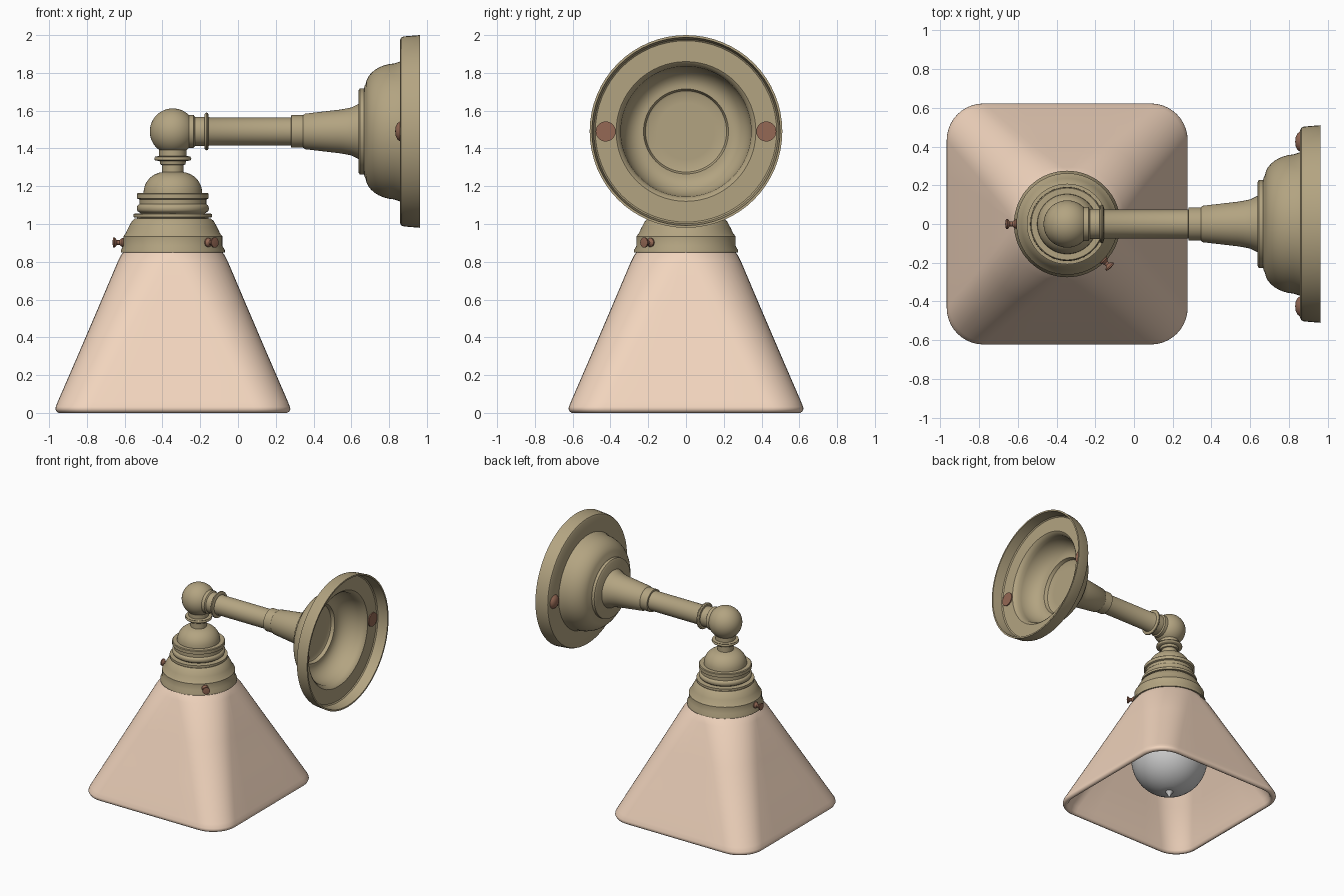
import bpy, bmesh, math
from mathutils import Vector

LX, AZ = -0.345, 1.49          # lamp axis x, arm axis z


def material(name, rgb):
    m = bpy.data.materials.new(name)
    m.diffuse_color = (*rgb, 1)
    return m


brass = material("brass", (0.45, 0.37, 0.22))
glass = material("peach_glass", (0.88, 0.66, 0.51))
copper = material("copper", (0.30, 0.14, 0.09))


def finish(name, bm, mat, angle=35):
    bmesh.ops.remove_doubles(bm, verts=bm.verts, dist=1e-5)
    bmesh.ops.recalc_face_normals(bm, faces=bm.faces)
    me = bpy.data.meshes.new(name)
    bm.to_mesh(me)
    bm.free()
    ob = bpy.data.objects.new(name, me)
    bpy.context.collection.objects.link(ob)
    if mat:
        me.materials.append(mat)
    bpy.ops.object.select_all(action='DESELECT')
    ob.select_set(True)
    bpy.context.view_layer.objects.active = ob
    bpy.ops.object.shade_smooth_by_angle(angle=math.radians(angle))
    return ob


def loft(bm, rings, closed=False):
    vs = [[bm.verts.new(p) for p in ring] for ring in rings]
    if closed:
        vs.append(vs[0])
    n = len(vs[0])
    for a, b in zip(vs, vs[1:]):
        for i in range(n):
            j = (i + 1) % n
            bm.faces.new((a[i], a[j], b[j], b[i]))


def lathe(name, pts, origin, axis, mat, seg=64):
    """Revolve (radius, distance along axis) points about an axis."""
    q = Vector((0, 0, 1)).rotation_difference(Vector(axis))
    o = Vector(origin)
    bm = bmesh.new()
    loft(bm, [[o + q @ Vector((r * math.cos(t), r * math.sin(t), h))
               for t in (2 * math.pi * i / seg for i in range(seg))]
              for r, h in pts])
    return finish(name, bm, mat)


def arc(cr, ch, rr, rh, a0, a1, n=8):
    return [(cr + rr * math.cos(math.radians(a0 + (a1 - a0) * i / n)),
             ch + rh * math.sin(math.radians(a0 + (a1 - a0) * i / n))) for i in range(n + 1)]


UP, RIGHT = (0, 0, 1), (1, 0, 0)

# elbow ball
lathe("elbow_ball", [(max(r, 0), h) for r, h in arc(0, AZ, 0.122, 0.122, 90, -90, 24)],
      (LX, 0, 0), UP, brass)

# neck below the ball, with its ring
lathe("neck", [(0, 1.42), (0.072, 1.42), (0.072, 1.36), (0.095, 1.357)]
      + arc(0.09, 1.345, 0.008, 0.009, 70, -70, 4)
      + [(0.07, 1.333), (0.066, 1.315), (0.057, 1.312), (0.057, 1.25), (0, 1.25)],
      (LX, 0, 0), UP, brass)

# socket cap: dome, knurled steps and flange
lathe("socket_cap", [(0, 1.285), (0.045, 1.282)]
      + arc(0.045, 1.165, 0.11, 0.11, 85, 0)
      + [(0.185, 1.165), (0.19, 1.16), (0.19, 1.135), (0.177, 1.13), (0.177, 1.105)]
      + arc(0.178, 1.083, 0.013, 0.02, 80, -80, 6)
      + [(0.17, 1.056), (0.208, 1.054), (0.208, 1.036), (0.19, 1.034), (0.19, 0.99), (0, 0.99)],
      (LX, 0, 0), UP, brass)

# fitter that holds the shade, hollow below
lathe("shade_fitter", [(0, 1.03), (0.2, 1.03), (0.217, 1.015), (0.236, 0.98), (0.25, 0.95),
                       (0.262, 0.935), (0.262, 0.885), (0.275, 0.862), (0.275, 0.85),
                       (0.258, 0.85), (0.25, 0.93), (0.2, 1.0), (0, 1.0)],
      (LX, 0, 0), UP, brass)

# arm: collar, ring, tube and flared end
lathe("arm", [(0, -0.29), (0.087, -0.29), (0.087, -0.235), (0.077, -0.228), (0.077, -0.178),
              (0.092, -0.176)]
      + arc(0.09, -0.166, 0.01, 0.009, -70, 70, 4)
      + [(0.077, -0.155), (0.074, -0.15), (0.074, 0.28), (0.086, 0.282), (0.086, 0.345),
         (0.094, 0.355), (0.115, 0.535), (0.119, 0.56), (0.127, 0.6), (0.145, 0.637),
         (0.145, 0.66), (0, 0.66)],
      (0, 0, AZ), RIGHT, brass)

# wall plate: stepped dome and dished rim as a hollow shell
lathe("wall_plate", [(0, 0.637), (0.215, 0.637), (0.228, 0.645), (0.228, 0.667), (0.24, 0.67)]
      + arc(0.24, 0.84, 0.12, 0.165, -85, -5)
      + [(0.37, 0.857), (0.485, 0.858), (0.497, 0.864), (0.503, 0.878), (0.51, 0.963),
         (0.498, 0.963), (0.488, 0.885), (0.48, 0.878), (0.37, 0.878), (0.36, 0.87)]
      + arc(0.235, 0.845, 0.11, 0.155, 0, -85)
      + [(0.225, 0.69), (0.215, 0.665), (0.205, 0.66), (0.15, 0.66), (0, 0.66)],
      (0, 0, AZ), RIGHT, brass)

# two wall screws through the plate
for side, tag in ((1, "left"), (-1, "right")):
    lathe("wall_screw_" + tag, [(0, 0.832), (0.025, 0.835), (0.043, 0.844), (0.053, 0.858),
                                (0.053, 0.886), (0, 0.886)],
          (0, side * 0.425, AZ), RIGHT, copper, 32)

# two thumb screws that grip the shade
for i, ang in enumerate((180, -45)):
    a = math.radians(ang)
    lathe(f"thumb_screw_{i + 1}", [(0, 0.235), (0.024, 0.235), (0.024, 0.268), (0.012, 0.283),
                                   (0.012, 0.295), (0.027, 0.308), (0.027, 0.316), (0, 0.32)],
          (LX, 0, 0.902), (math.cos(a), math.sin(a), 0), copper, 24)


# shade: rounded-square rings, outer wall, rolled rim and inner wall
def rounded_square(hw, c, z, n=10, m=5):
    c = min(c, hw * 0.985)
    pts = []
    for k in range(4):
        a0 = k * math.pi / 2
        cx, cy = [(1, 1), (-1, 1), (-1, -1), (1, -1)][k]
        for i in range(n + 1):
            t = a0 + math.pi / 2 * i / n
            pts.append(Vector((LX + cx * (hw - c) + c * math.cos(t),
                               cy * (hw - c) + c * math.sin(t), z)))
        nxt = Vector((-math.sin(a0), math.cos(a0), 0)) * 2 * (hw - c)
        side = Vector((-math.cos(a0) - 0, -math.sin(a0), 0)) * 2 * (hw - c)
        last = pts[-1].copy()
        pts += [last + side * j / m for j in range(1, m)]
    return pts


outer = [(0.235, 0.3, 0.95), (0.24, 0.3, 0.88), (0.262, 0.3, 0.852), (0.276, 0.27, 0.832),
         (0.292, 0.25, 0.8), (0.398, 0.23, 0.55), (0.505, 0.21, 0.3), (0.609, 0.195, 0.06)]
rim = [(0.62, 0.19, 0.032), (0.622, 0.19, 0.02), (0.616, 0.185, 0.007), (0.604, 0.18, 0.0),
       (0.592, 0.175, 0.004), (0.584, 0.17, 0.018)]
inner = [(0.575, 0.17, 0.06), (0.475, 0.19, 0.3), (0.368, 0.2, 0.55), (0.262, 0.22, 0.8),
         (0.24, 0.25, 0.835), (0.215, 0.3, 0.87), (0.21, 0.3, 0.95)]
bm = bmesh.new()
loft(bm, [rounded_square(*r) for r in outer + rim + inner], closed=True)
finish("glass_shade", bm, glass, 50)

# bulb with glass tip and neck up into the socket
lathe("bulb", [(0, 0.04), (0.008, 0.045), (0.012, 0.065), (0.03, 0.09)]
      + arc(0, 0.37, 0.285, 0.285, -80, 35, 20)
      + [(0.2, 0.6), (0.165, 0.68), (0.14, 0.77), (0.13, 0.85), (0.13, 1.0), (0, 1.0)],
      (LX, 0, 0), UP, None)
